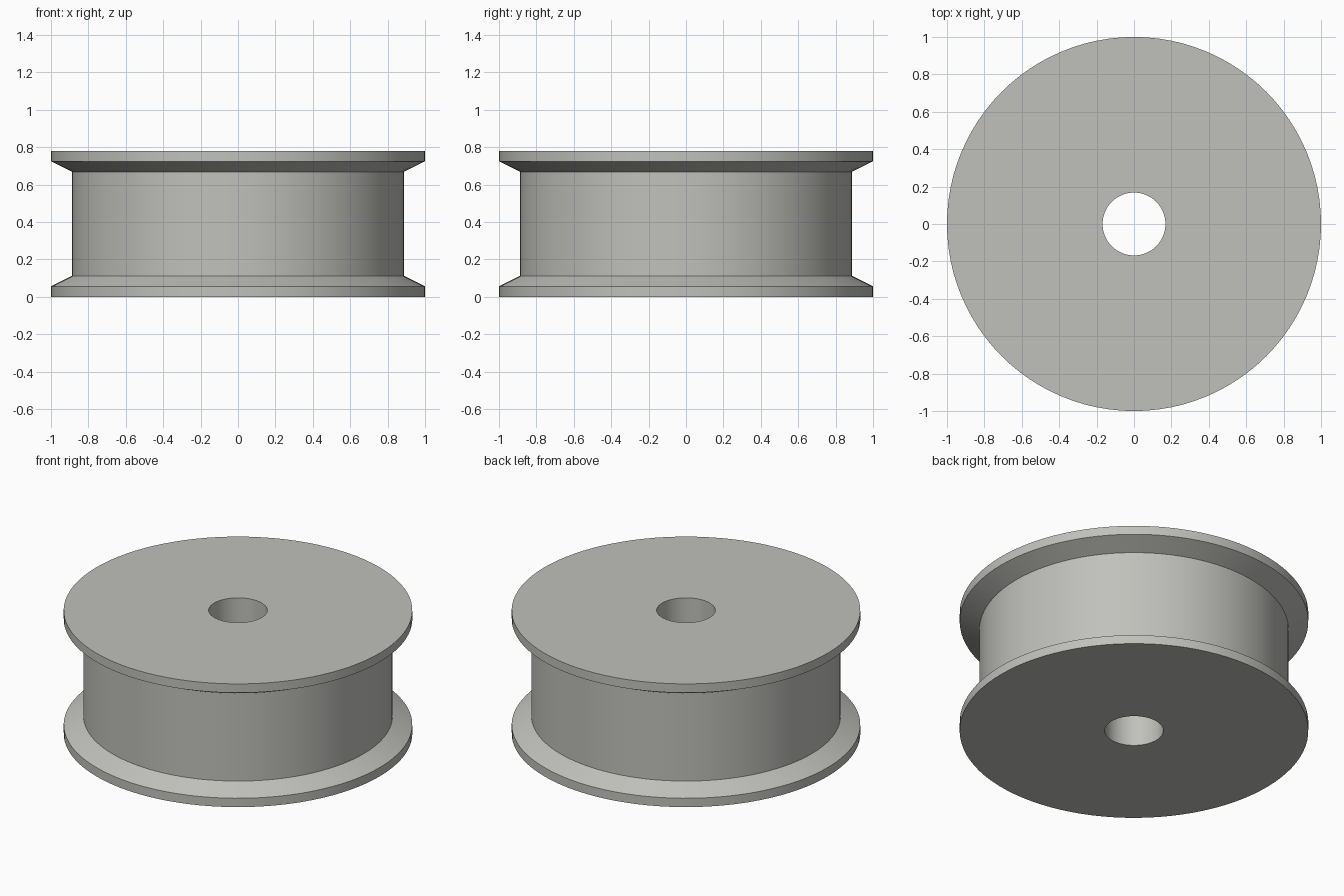
import bpy, bmesh, math

if "Cube" in bpy.data.objects:
    bpy.data.objects.remove(bpy.data.objects["Cube"])

SEGMENTS = 96
HEIGHT = 0.78

# Half of the cross-section (radius, z), mirrored about mid height
lower = [(0.168, 0.0), (1.0, 0.0), (1.0, 0.056), (0.887, 0.112)]
upper = [(r, HEIGHT - z) for r, z in reversed(lower)]
profile = lower + upper

# Spin the closed cross-section around the axle bore
bm = bmesh.new()
rings = []
for i in range(SEGMENTS):
    a = 2 * math.pi * i / SEGMENTS
    rings.append([bm.verts.new((r * math.cos(a), r * math.sin(a), z)) for r, z in profile])
for i in range(SEGMENTS):
    a, b = rings[i], rings[(i + 1) % SEGMENTS]
    for j in range(len(profile)):
        k = (j + 1) % len(profile)
        bm.faces.new((a[j], b[j], b[k], a[k]))
bmesh.ops.recalc_face_normals(bm, faces=bm.faces)
mesh = bpy.data.meshes.new("flanged_roller")
bm.to_mesh(mesh)
bm.free()

roller = bpy.data.objects.new("flanged_roller", mesh)
bpy.context.collection.objects.link(roller)

# Plain light grey finish
grey = bpy.data.materials.new("light_grey")
grey.diffuse_color = (0.53, 0.53, 0.50, 1)
grey.use_nodes = True
grey.node_tree.nodes["Principled BSDF"].inputs["Base Color"].default_value = grey.diffuse_color
mesh.materials.append(grey)

# Smooth round walls, crisp rims
bpy.context.view_layer.objects.active = roller
roller.select_set(True)
bpy.ops.object.shade_smooth_by_angle(angle=math.radians(20))
